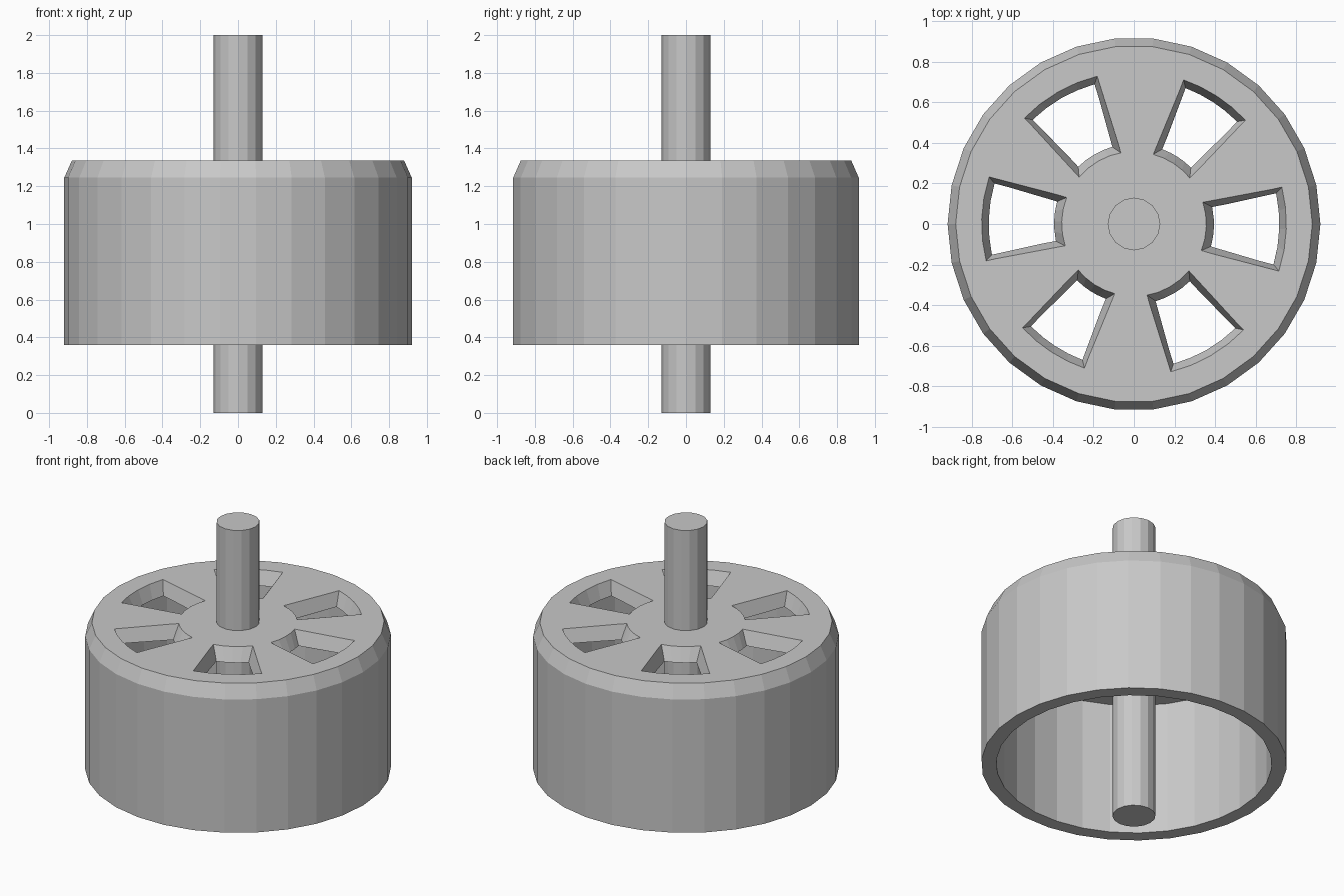
import bpy
import bmesh
from math import radians, cos, sin

if "Cube" in bpy.data.objects:
    bpy.data.objects.remove(bpy.data.objects["Cube"], do_unlink=True)

# One plain grey metal
metal = bpy.data.materials.new("grey_metal")
metal.use_nodes = True
grey = (0.58, 0.58, 0.58, 1.0)
metal.diffuse_color = grey
metal.node_tree.nodes["Principled BSDF"].inputs["Base Color"].default_value = grey


def make_object(name, bm):
    bmesh.ops.recalc_face_normals(bm, faces=bm.faces)
    mesh = bpy.data.meshes.new(name)
    bm.to_mesh(mesh)
    bm.free()
    mesh.materials.append(metal)
    obj = bpy.data.objects.new(name, mesh)
    bpy.context.collection.objects.link(obj)
    return obj


def lathe(name, profile, sides):
    """Turn a (radius, height) profile; zero or open ends become flat caps."""
    bm = bmesh.new()
    rings = []
    for r, z in profile:
        rings.append([bm.verts.new((r * cos(radians(360 * i / sides)),
                                    r * sin(radians(360 * i / sides)), z))
                      for i in range(sides)])
    for low, high in zip(rings, rings[1:]):
        for i in range(sides):
            j = (i + 1) % sides
            bm.faces.new((low[i], low[j], high[j], high[i]))
    bm.faces.new(rings[0])
    bm.faces.new(rings[-1])
    return make_object(name, bm)


def outline(centre, inner, outer, inner_half, outer_half, steps=4):
    """Corner points of a vent: an outer arc, then an inner arc back."""
    points = []
    for radius, half in ((outer, outer_half), (inner, -inner_half)):
        for i in range(steps + 1):
            a = radians(centre - half + 2 * half * i / steps)
            points.append((radius * cos(a), radius * sin(a)))
    return points


TOP, UNDER = 1.335, 1.245

# Bell: open cup with chamfered top edge
bell = lathe("bell_housing",
             [(0.83, UNDER), (0.83, 0.36), (0.92, 0.36), (0.92, UNDER), (0.88, TOP)], 30)

# Six vents, each narrowing downwards through the top plate
bm = bmesh.new()
for turn in (0, 180):
    for centre, trim in ((-2, 0), (57, 2), (120, 0)):
        upper = outline(centre + turn, 0.357, 0.752, 19.5 - trim, 16 - trim)
        lower = outline(centre + turn, 0.395, 0.717, 14.3 - trim, 14.2 - trim)
        rings = []
        for t in (-0.25, 1.25):  # overshoot both plate surfaces
            rings.append([bm.verts.new((u[0] + (l[0] - u[0]) * t,
                                        u[1] + (l[1] - u[1]) * t,
                                        TOP + (UNDER - TOP) * t))
                          for u, l in zip(upper, lower)])
        a, b = rings
        for i in range(len(a)):
            j = (i + 1) % len(a)
            bm.faces.new((a[i], a[j], b[j], b[i]))
        bm.faces.new(a)
        bm.faces.new(b)
cutter = make_object("vent_cutter", bm)
cutter.hide_render = True

cut = bell.modifiers.new("vents", "BOOLEAN")
cut.operation = "DIFFERENCE"
cut.solver = "EXACT"
cut.object = cutter
bpy.context.view_layer.objects.active = bell
bpy.ops.object.modifier_apply(modifier=cut.name)
bpy.data.objects.remove(cutter, do_unlink=True)

# Shaft through the middle
lathe("shaft", [(0.13, 0.0), (0.13, 2.0)], 16)
